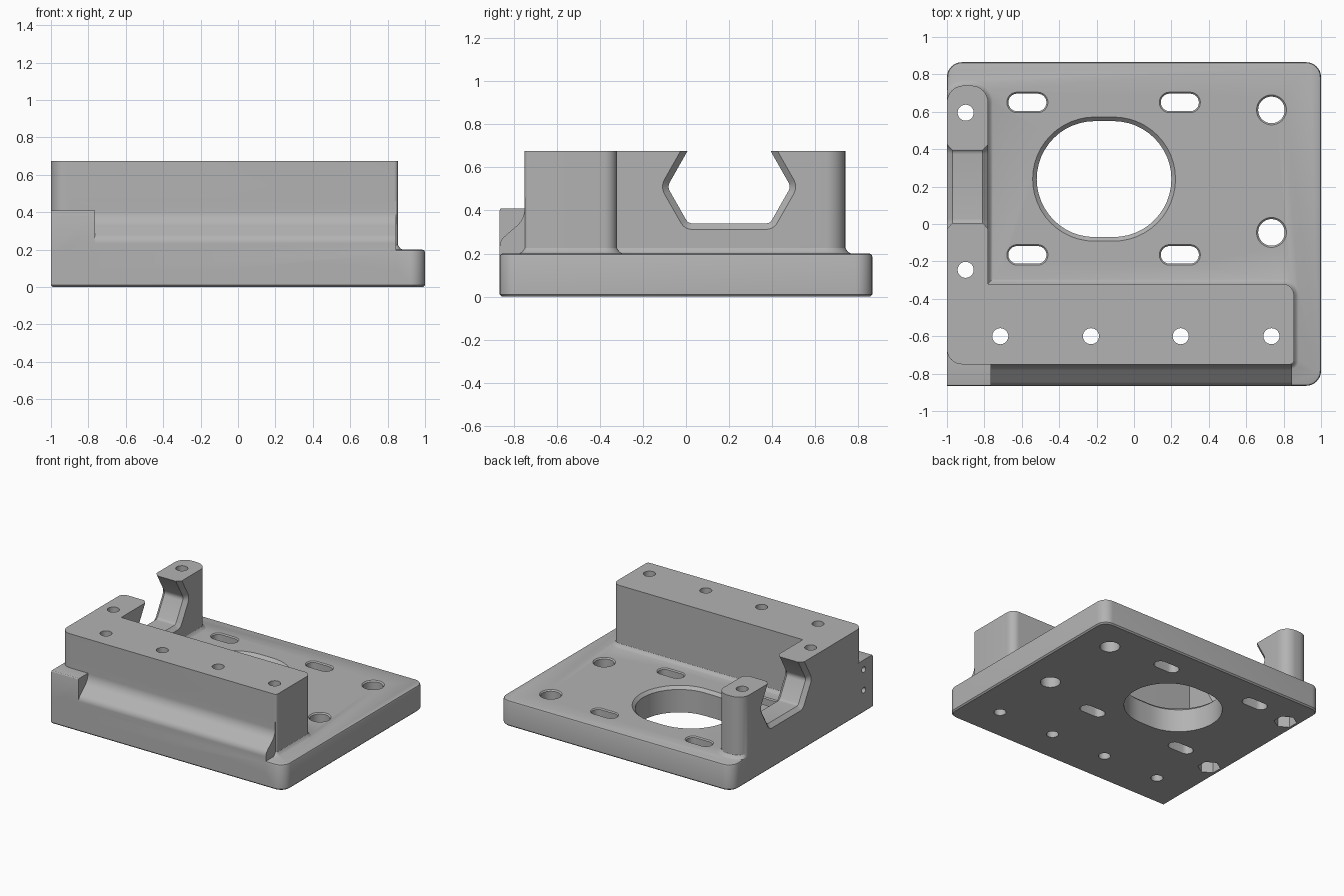
import bpy, bmesh
from math import pi, cos, sin
from mathutils import Vector

if "Cube" in bpy.data.objects:
    bpy.data.objects.remove(bpy.data.objects["Cube"], do_unlink=True)

grey = bpy.data.materials.new("plain grey")
grey.use_nodes = True
GREY = (0.45, 0.45, 0.45, 1)
grey.diffuse_color = GREY
for node in grey.node_tree.nodes:
    if node.type == 'BSDF_PRINCIPLED':
        node.inputs["Base Color"].default_value = GREY


def rounded(corners, steps=8):
    """Counter-clockwise outline from (u, v, corner radius)."""
    pts = []
    for i, (u, v, r) in enumerate(corners):
        p = Vector((u, v))
        if r == 0:
            pts.append(p)
            continue
        a = (Vector(corners[i - 1][:2]) - p).normalized()
        b = (Vector(corners[(i + 1) % len(corners)][:2]) - p).normalized()
        half = a.angle(b) / 2
        reach = r * cos(half) / sin(half)
        centre = p + (a + b).normalized() * r / sin(half)
        start, end = p + a * reach - centre, p + b * reach - centre
        for k in range(steps + 1):
            t = k / steps * (pi - 2 * half)
            blend = start * sin(pi - 2 * half - t) + end * sin(t)
            pts.append(centre + blend.normalized() * r)
    return pts


def offset(pts, d):
    """Grow an outline outwards by d."""
    out = []
    for i, p in enumerate(pts):
        e1 = (p - pts[i - 1]).normalized()
        e2 = (pts[(i + 1) % len(pts)] - p).normalized()
        n1, n2 = Vector((e1.y, -e1.x)), Vector((e2.y, -e2.x))
        out.append(p + (n1 + n2) * d / (1 + n1.dot(n2)))
    return out


def slot(x, y, half, r, n=24):
    """Outline of a slot along x; half = 0 gives a circle."""
    pts = []
    for side in (1, -1):
        for k in range(n + (1 if half else 0)):
            a = -side * pi / 2 + pi * k / n
            pts.append(Vector((x + side * half + r * cos(a), y + r * sin(a))))
    return pts


def loft(name, layers, axis='z'):
    """Solid through (position, outline) layers along an axis."""
    bm = bmesh.new()
    rings = []
    for pos, pts in layers:
        rings.append([bm.verts.new((p.x, p.y, pos) if axis == 'z' else (pos, p.x, p.y))
                      for p in pts])
    n = len(rings[0])
    for lo, hi in zip(rings, rings[1:]):
        for i in range(n):
            j = (i + 1) % n
            bm.faces.new((lo[i], lo[j], hi[j], hi[i]))
    bm.faces.new(rings[0][::-1])
    bm.faces.new(rings[-1])
    bmesh.ops.recalc_face_normals(bm, faces=bm.faces)
    mesh = bpy.data.meshes.new(name)
    bm.to_mesh(mesh)
    bm.free()
    obj = bpy.data.objects.new(name, mesh)
    bpy.context.collection.objects.link(obj)
    mesh.materials.append(grey)
    return obj


def combine(target, tool, operation):
    mod = target.modifiers.new("combine", 'BOOLEAN')
    mod.operation = operation
    mod.solver = 'EXACT'
    mod.object = tool
    bpy.ops.object.select_all(action='DESELECT')
    bpy.context.view_layer.objects.active = target
    target.select_set(True)
    bpy.ops.object.modifier_apply(modifier=mod.name)
    bpy.data.objects.remove(tool, do_unlink=True)


TOP, PLATE = 0.675, 0.2

# Base plate with softened edges
edge = rounded([(-1, -0.865, 0), (1, -0.865, 0.08), (1, 0.865, 0.08), (-1, 0.865, 0.08)])
body = loft("mounting_bracket", [(0, offset(edge, -0.01)), (0.01, edge), (0.186, edge),
                                 (0.196, offset(edge, -0.004)), (PLATE, offset(edge, -0.014))])

# L-shaped wall with a small fillet at its foot
wall = rounded([(-1, -0.75, 0.08), (0.855, -0.75, 0.02), (0.855, -0.32, 0.06),
                (-0.78, -0.32, 0), (-0.78, 0.74, 0.09), (-1, 0.74, 0.09)])


def foot(d):
    return [Vector((max(p.x, -1), p.y)) for p in offset(wall, d)]


combine(body, loft("wall", [(0.1, foot(0.025)), (PLATE, foot(0.025)), (0.207, foot(0.012)),
                            (0.225, wall), (TOP, wall)]), 'UNION')

# Front ledge with a sloping, rounded shoulder
ledge = rounded([(-0.865, 0.1, 0), (-0.6, 0.1, 0), (-0.6, 0.46, 0), (-0.75, 0.46, 0),
                 (-0.75, 0.36, 0.1), (-0.865, 0.26, 0.06)])
combine(body, loft("front_ledge", [(-0.9, ledge), (0.845, ledge)], 'x'), 'UNION')

# Square step at the front corner
step = rounded([(-0.865, 0.1, 0), (-0.6, 0.1, 0), (-0.6, 0.41, 0), (-0.865, 0.41, 0.01)], 3)
combine(body, loft("corner_step", [(-1, step), (-0.765, step)], 'x'), 'UNION')

# Hexagonal notch through the side wall, chamfered on both faces
notch = rounded([(0.01, 0.34, 0.03), (0.39, 0.34, 0.03), (0.487, 0.51, 0.04),
                 (0.385, 0.69, 0), (0.015, 0.69, 0), (-0.087, 0.51, 0.04)], 4)
wide = offset(notch, 0.028)
combine(body, loft("notch_cutter", [(-1.05, wide), (-1, wide), (-0.97, notch), (-0.81, notch),
                                    (-0.78, wide), (-0.7, wide)], 'x'), 'DIFFERENCE')


def drill(outline, top, chamfer):
    wider = offset(outline, chamfer)
    layers = [(-0.1, outline), (top + 0.1, wider)]
    if chamfer:
        layers[1:1] = [(top - chamfer, outline), (top, wider)]
    combine(body, loft("hole_cutter", layers), 'DIFFERENCE')


# Large central opening, slots and bolt holes in the plate
drill(slot(-0.16, 0.24, 0.05, 0.31), PLATE, 0.022)
for y in (0.65, -0.165):
    for x in (-0.57, 0.245):
        drill(slot(x, y, 0.055, 0.047, 12), PLATE, 0.008)
for y in (0.61, -0.045):
    drill(slot(0.735, y, 0, 0.071), PLATE, 0.009)

# Screw holes down through the walls
for x in (-0.715, -0.23, 0.25, 0.735):
    drill(slot(x, -0.6, 0, 0.043, 14), TOP, 0)
for y in (0.595, -0.245):
    drill(slot(-0.9, y, 0, 0.043, 14), TOP, 0)
    # Nut pocket underneath
    pocket = slot(-0.9, y, 0, 0.082, 3)
    combine(body, loft("nut_pocket", [(-0.1, pocket), (0.1, pocket)]), 'DIFFERENCE')

# Two small blind holes in the side
for z in (0.175, 0.335):
    bore = slot(-0.755, z, 0, 0.022, 10)
    combine(body, loft("side_bore", [(-1.1, bore), (-0.85, bore)], 'x'), 'DIFFERENCE')

# Smooth the curves, keep machined edges crisp
bpy.ops.object.select_all(action='DESELECT')
body.select_set(True)
bpy.context.view_layer.objects.active = body
bpy.ops.object.shade_smooth_by_angle(angle=0.5)
